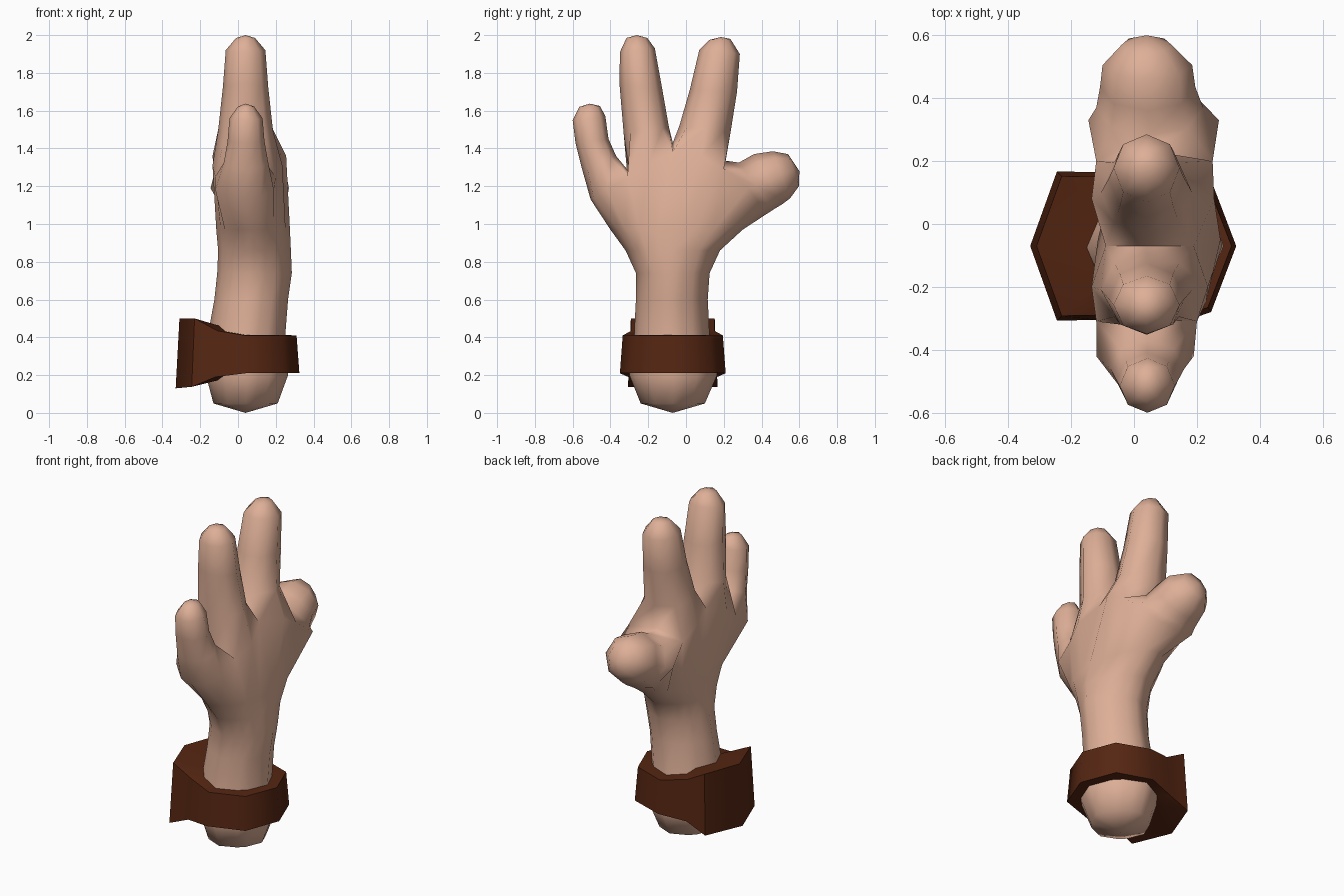
import bpy, bmesh, math

if "Cube" in bpy.data.objects:
    bpy.data.objects.remove(bpy.data.objects["Cube"])


def material(name, rgb):
    m = bpy.data.materials.new(name)
    m.diffuse_color = (*rgb, 1)
    m.use_nodes = True
    m.node_tree.nodes["Principled BSDF"].inputs["Base Color"].default_value = m.diffuse_color
    return m


def strip(bm, a, b):
    """Quads between two closed rings of equal length."""
    n = len(a)
    for i in range(n):
        j = (i + 1) % n
        bm.faces.new((a[i], a[j], b[j], b[i]))


def fan(bm, ring, point):
    tip = bm.verts.new(point)
    for i in range(len(ring)):
        bm.faces.new((ring[i], ring[(i + 1) % len(ring)], tip))


def finish(bm, name, mat, angle):
    bmesh.ops.recalc_face_normals(bm, faces=bm.faces)
    me = bpy.data.meshes.new(name)
    bm.to_mesh(me)
    bm.free()
    me.materials.append(mat)
    ob = bpy.data.objects.new(name, me)
    bpy.context.collection.objects.link(ob)
    bpy.ops.object.select_all(action='DESELECT')
    ob.select_set(True)
    bpy.context.view_layer.objects.active = ob
    bpy.ops.object.shade_smooth_by_angle(angle=math.radians(angle))


skin = material("skin", (0.73, 0.43, 0.31))
leather = material("brown_leather", (0.09, 0.019, 0.006))
CX, CY = 0.04, -0.07

# ---- Hand: one skin from wrist stump to finger tips ----
bm = bmesh.new()


def arm_ring(z, y0, y1, x0, x1):
    """Octagonal outline sampled at 20 points, starting beside the -y end."""
    out = []
    for k in range(20):
        a = math.radians((k - 1) * 18)
        r = math.cos(math.pi / 8) / math.cos(a % (math.pi / 4) - math.pi / 8)
        out.append(bm.verts.new(((x0 + x1) / 2 + r * math.sin(a) * (x1 - x0) / 2,
                                 (y0 + y1) / 2 - r * math.cos(a) * (y1 - y0) / 2, z)))
    return out


# wrist and lower palm: z, y range, x range
arm = [arm_ring(*r) for r in (
    (0.05, -0.24, 0.10, -0.13, 0.21),
    (0.20, -0.30, 0.165, -0.17, 0.265),
    (0.41, -0.275, 0.125, -0.16, 0.25),
    (0.60, -0.265, 0.115, -0.125, 0.265),
    (0.74, -0.265, 0.125, -0.11, 0.285),
    (0.86, -0.32, 0.18, -0.105, 0.28),
    (0.97, -0.40, 0.30, -0.115, 0.275))]
fan(bm, arm[0], (CX, CY, 0))

# knuckle row: y, z, back x, front x, alternating finger middle and web
knuckles = ((-0.42, 1.18, -0.12, 0.19), (-0.31, 1.25, -0.12, 0.20),
            (-0.20, 1.31, -0.135, 0.235), (-0.07, 1.38, -0.09, 0.19),
            (0.08, 1.36, -0.135, 0.255), (0.20, 1.29, -0.12, 0.25),
            (0.33, 1.19, -0.145, 0.27))
pts = [(-0.04, -0.49, 1.14), (CX, -0.505, 1.13), (0.12, -0.49, 1.14)]
pts += [(f, y, z) for y, z, b, f in knuckles]
pts += [(0.15, 0.41, 1.08), (CX, 0.43, 1.055), (-0.07, 0.41, 1.08)]
pts += [(b, y, z) for y, z, b, f in reversed(knuckles)]
row = [bm.verts.new(p) for p in pts]
web = [bm.verts.new((CX, y, z)) for y, z in ((-0.30, 1.275), (-0.07, 1.43), (0.21, 1.335))]
arm.append(row)
for a, b in zip(arm, arm[1:]):
    strip(bm, a, b)

# fingers: rings as left (y, z), right (y, z), x range; then the tip (y, z)
fingers = (
    (((-0.55, 1.29, -0.37, 1.36, -0.075, 0.16), (-0.585, 1.43, -0.41, 1.45, -0.055, 0.14),
      (-0.60, 1.55, -0.427, 1.57, -0.045, 0.13), (-0.565, 1.62, -0.455, 1.625, 0, 0.085)),
     (-0.51, 1.637)),
    (((-0.33, 1.48, -0.09, 1.51, -0.105, 0.185), (-0.352, 1.74, -0.125, 1.71, -0.08, 0.16),
      (-0.35, 1.91, -0.165, 1.93, -0.065, 0.145), (-0.315, 1.985, -0.205, 1.985, -0.01, 0.09)),
     (-0.26, 2.0)),
    (((-0.035, 1.52, 0.235, 1.48, -0.105, 0.185), (0.02, 1.71, 0.27, 1.7, -0.08, 0.16),
      (0.07, 1.92, 0.285, 1.9, -0.065, 0.145), (0.125, 1.975, 0.235, 1.98, -0.01, 0.09)),
     (0.185, 1.99)),
    (((0.28, 1.325, 0.46, 1.075, -0.12, 0.22), (0.36, 1.37, 0.51, 1.105, -0.108, 0.195),
      (0.46, 1.385, 0.55, 1.135, -0.1, 0.185), (0.54, 1.37, 0.598, 1.20, -0.04, 0.12)),
     (0.6, 1.28)))
D = 0.707
octagon = ((-D, -D), (-1, 0), (-D, D), (0, 1), (D, D), (1, 0), (D, -D), (0, -1))
for i, (rings, tip) in enumerate(fingers):
    # base loop shares its sides with the neighbouring fingers
    left = row[0:3] if i == 0 else [row[20 - 2 * i], web[i - 1], row[2 + 2 * i]]
    right = row[10:13] if i == 3 else [row[4 + 2 * i], web[i], row[18 - 2 * i]]
    prev = left + [row[3 + 2 * i]] + right + [row[19 - 2 * i]]
    for yl, zl, yr, zr, x0, x1 in rings:
        ring = [bm.verts.new(((x0 + x1) / 2 + v * (x1 - x0) / 2,
                              (yl + yr) / 2 + u * (yr - yl) / 2,
                              (zl + zr) / 2 + u * (zr - zl) / 2)) for u, v in octagon]
        strip(bm, prev, ring)
        prev = ring
    fan(bm, prev, (CX, *tip))
finish(bm, "hand", skin, 85)

# ---- Cuff: band around the wrist, flared on one side ----
bm = bmesh.new()
# half outlines: x, y offset from the middle, z
half_top = ((0.31, 0, 0.41), (0.235, 0.195, 0.41), (0.04, 0.265, 0.41),
            (-0.11, 0.22, 0.435), (-0.23, 0.222, 0.50), (-0.31, 0, 0.50))
half_low = ((0.325, 0, 0.21), (0.245, 0.21, 0.21), (0.04, 0.28, 0.21),
            (-0.12, 0.235, 0.19), (-0.245, 0.237, 0.138), (-0.33, 0, 0.13))
loops = []
for half, zc in ((half_top, 0.42), (half_low, 0.21)):
    full = list(half) + [(x, -y, z) for x, y, z in half[-2:0:-1]]
    loop = [bm.verts.new((x, CY + y, z)) for x, y, z in full]
    fan(bm, loop, (CX, CY, zc))
    loops.append(loop)
strip(bm, *loops)
finish(bm, "wrist_cuff", leather, 60)
